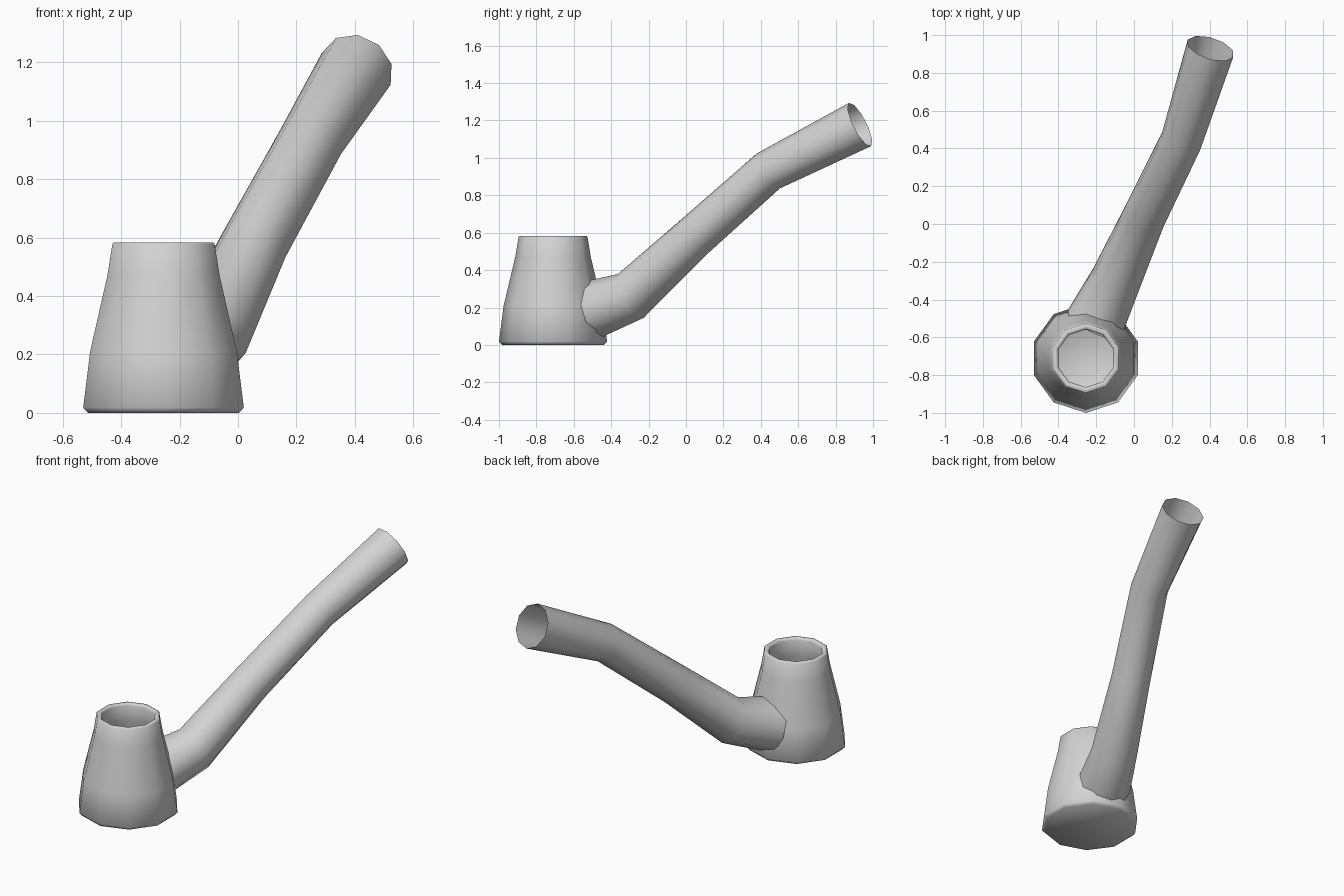
import bpy, bmesh, math
from mathutils import Vector

cube = bpy.data.objects.get("Cube")
if cube:
    bpy.data.objects.remove(cube, do_unlink=True)

SIDES = 10

grey = bpy.data.materials.new("plain_grey")
grey.use_nodes = True
colour = (0.65, 0.65, 0.65, 1)
grey.diffuse_color = colour
grey.node_tree.nodes["Principled BSDF"].inputs["Base Color"].default_value = colour


def ring(bm, centre, u, v, radius, phase):
    """Add one loop of vertices in the plane of u and v."""
    verts = []
    for i in range(SIDES):
        a = phase + math.tau * i / SIDES
        verts.append(bm.verts.new(centre + radius * (u * math.cos(a) + v * math.sin(a))))
    return verts


def skin(bm, rings):
    """Join neighbouring loops with quads."""
    for a, b in zip(rings, rings[1:]):
        for i in range(SIDES):
            j = (i + 1) % SIDES
            bm.faces.new((a[i], a[j], b[j], b[i]))


def finish(bm, name):
    mesh = bpy.data.meshes.new(name)
    bm.to_mesh(mesh)
    bm.free()
    mesh.materials.append(grey)
    obj = bpy.data.objects.new(name, mesh)
    bpy.context.collection.objects.link(obj)
    bpy.ops.object.select_all(action="DESELECT")
    obj.select_set(True)
    bpy.context.view_layer.objects.active = obj
    bpy.ops.object.shade_smooth_by_angle(angle=math.radians(60))
    return obj


# Bowl: outer wall, rounded rim, inner wall and floor as (radius, height)
profile = [(0.272, 0), (0.289, 0.018), (0.264, 0.21), (0.202, 0.47),
           (0.184, 0.578), (0.179, 0.583), (0.16, 0.583), (0.153, 0.572),
           (0.172, 0.46), (0.23, 0.21), (0.24, 0.08), (0.18, 0.035)]
bm = bmesh.new()
loops = [ring(bm, Vector((-0.255, -0.711, z)), Vector((1, 0, 0)), Vector((0, 1, 0)),
              r, math.pi / 2) for r, z in profile]
skin(bm, loops)
bm.faces.new(reversed(loops[0]))
bm.faces.new(loops[-1])
finish(bm, "bowl")

# Stem: open thin tube along a bent path, as (x, y, z, radius)
path = [(-0.21, -0.53, 0.18, 0.16), (-0.095, -0.295, 0.262, 0.136),
        (0.055, 0.04, 0.575, 0.116), (0.25, 0.44, 0.93, 0.112),
        (0.405, 0.93, 1.178, 0.13)]
points = [Vector(p[:3]) for p in path]
bm = bmesh.new()
loops = []
for i, point in enumerate(points):
    tangent = Vector()
    if i > 0:
        tangent += (point - points[i - 1]).normalized()
    if i < len(points) - 1:
        tangent += (points[i + 1] - point).normalized()
    tangent.normalize()
    u = tangent.cross(Vector((0, 0, 1))).normalized()
    v = u.cross(tangent)
    loops.append(ring(bm, point, u, v, path[i][3], math.radians(8)))
skin(bm, loops)
bmesh.ops.reverse_faces(bm, faces=bm.faces[:])
finish(bm, "stem")
